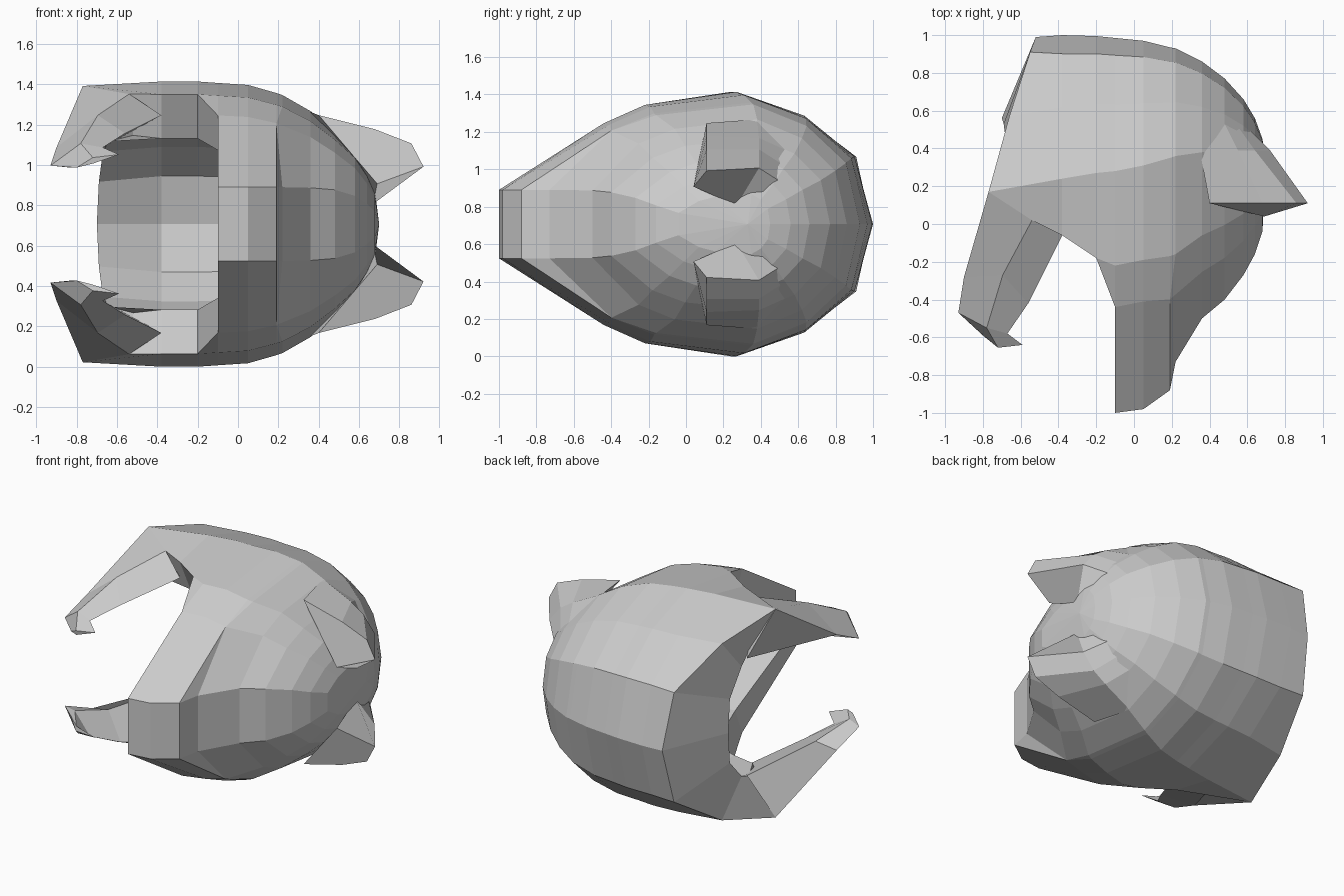
import bpy, bmesh
from mathutils import Vector

cube = bpy.data.objects.get("Cube")
if cube:
    bpy.data.objects.remove(cube, do_unlink=True)

MID = 0.707  # height of the symmetry plane

grey = bpy.data.materials.new("plain_grey")
grey.use_nodes = True
TONE = (0.6, 0.6, 0.6, 1)
grey.diffuse_color = TONE
grey.node_tree.nodes["Principled BSDF"].inputs["Base Color"].default_value = TONE


def finish(name, bm):
    """Turn half a part into an object mirrored across its symmetry plane."""
    bmesh.ops.remove_doubles(bm, verts=bm.verts, dist=0.0005)
    bmesh.ops.recalc_face_normals(bm, faces=bm.faces)
    mesh = bpy.data.meshes.new(name)
    bm.to_mesh(mesh)
    bm.free()
    mesh.materials.append(grey)
    obj = bpy.data.objects.new(name, mesh)
    bpy.context.collection.objects.link(obj)
    obj.location.z = MID
    mod = obj.modifiers.new("mirror", 'MIRROR')
    mod.use_axis = (False, False, True)
    mod.merge_threshold = 0.001


def loft(name, sections):
    """Skin closed sections one after another and cap both ends."""
    bm = bmesh.new()
    rings = [[bm.verts.new(p) for p in sec] for sec in sections]
    for r, s in zip(rings, rings[1:]):
        for i in range(len(r)):
            j = (i + 1) % len(r)
            bm.faces.new((r[i], r[j], s[j], s[i]))
    bm.faces.new(rings[0])
    bm.faces.new(rings[-1])
    finish(name, bm)


def section(x, side, back, yc, brow, front, fw):
    """Half a cross-section of the helmet, from the back round to the front."""
    b, g = back - yc, yc - brow
    return [Vector(p) for p in (
        (x, back, 0), (x, yc + .87 * b, .51 * side), (x, yc + .5 * b, .82 * side),
        (x, yc, side), (x, yc - .5 * g, .91 * side), (x, yc - .72 * g, .77 * side),
        (x, front, fw), (x, front, 0))]


# Outer shell: neck rim, open-faced rows, visor rows, then the dome
rim = [Vector(p) for p in ((-.52, .99, 0), (-.55, .91, .36), (-.66, .57, .58),
                           (-.77, .17, .685), (-.54, .02, .645))]
outer = [rim,
         section(-.38, .707, 1.0, .24, -.36, 0, 0)[:5],
         section(-.2, .707, .995, .27, -.63, 0, 0)[:5]]
params = [(-.1, .70, .985, .28, -.72, -1.0, .183),
          (.05, .69, .97, .31, -.69, -.98, .183),
          (.19, .65, .935, .35, -.69, -.88, .183),
          (.22, .64, .93, .36, -.68, -.73, .183),
          (.36, .56, .86, .38, -.5, -.5, .18),
          (.48, .46, .77, .39, -.4, -.4, .17),
          (.58, .36, .66, .38, -.27, -.27, .14),
          (.64, .26, .56, .37, -.16, -.16, .1),
          (.68, .16, .45, .35, -.04, -.04, .06)]
outer += [section(*p) for p in params]
outer[6][5] = outer[5][5].copy()  # the visor step closes to a point

# Inner lining: shrunken copies of the lower rows and a rounded ceiling
neck = [Vector(p) for p in ((-.70, .56, 0), (-.69, .53, .21), (-.67, .38, .36),
                            (-.64, .26, .41), (-.52, .05, .44))]


def shrink(row, x, visor):
    yc = row[3].y
    out = []
    for i, p in enumerate(row):
        ky, kw = visor if i > 4 else (.64, .66)
        out.append(Vector((x, yc + (p.y - yc) * ky, p.z * kw)))
    return out


inner = [neck]
for k, x in enumerate((-.38, -.2, -.1, .05, .15), 1):
    inner.append(shrink(outer[k], x, (.9, .68)))
inner.append(shrink(outer[7], .3, (.64, .64)))

bm = bmesh.new()


def skin(rows, tip):
    """Skin open rows, widening where the visor starts, and close at a tip."""
    grid = [[bm.verts.new(p) for p in row] for row in rows]
    for r, s in zip(grid, grid[1:]):
        for i in range(len(r) - 1):
            bm.faces.new((r[i], r[i + 1], s[i + 1], s[i]))
        if len(s) > len(r):
            bm.faces.new((r[4], s[5], s[4]))
    top = bm.verts.new(tip)
    for a, b in zip(grid[-1], grid[-1][1:]):
        bm.faces.new((a, b, top))
    return grid


go = skin(outer, (.7, .33, 0))
gi = skin(inner, (.45, .35, 0))

# Thickness along the neck, the face opening and the visor edge
edge = [(0, i) for i in range(5)] + [(1, 4), (2, 4), (3, 5), (3, 6), (3, 7)]
for (a, b), (c, d) in zip(edge, edge[1:]):
    bm.faces.new((go[a][b], go[c][d], gi[c][d], gi[a][b]))
finish("helmet_shell", bm)

# Cheek guards curling forward to a hooked point
loft("cheek_guards", [
    [(-.77, .17, .685), (-.54, .02, .645), (-.38, -.06, .54), (-.66, .31, .385)],
    [(-.90, -.28, .38), (-.695, -.27, .54), (-.56, -.42, .45), (-.76, -.26, .35)],
    [(-.93, -.47, .29), (-.78, -.55, .40), (-.67, -.58, .38), (-.83, -.51, .28)],
    [(-.80, -.59, .28), (-.72, -.655, .33), (-.59, -.64, .345), (-.72, -.65, .30)]])

# Pointed ears that blend back into the dome
loft("ears", [
    [(.40, .11, .54), (.68, .11, .47), (.86, .11, .40), (.92, .11, .285), (.69, .04, .20)],
    [(.35, .38, .56), (.55, .39, .46), (.64, .39, .40), (.72, .39, .30), (.67, .27, .10)],
    [(.34, .58, .47), (.46, .57, .38), (.54, .53, .31), (.61, .50, .23), (.64, .42, .12)]])
